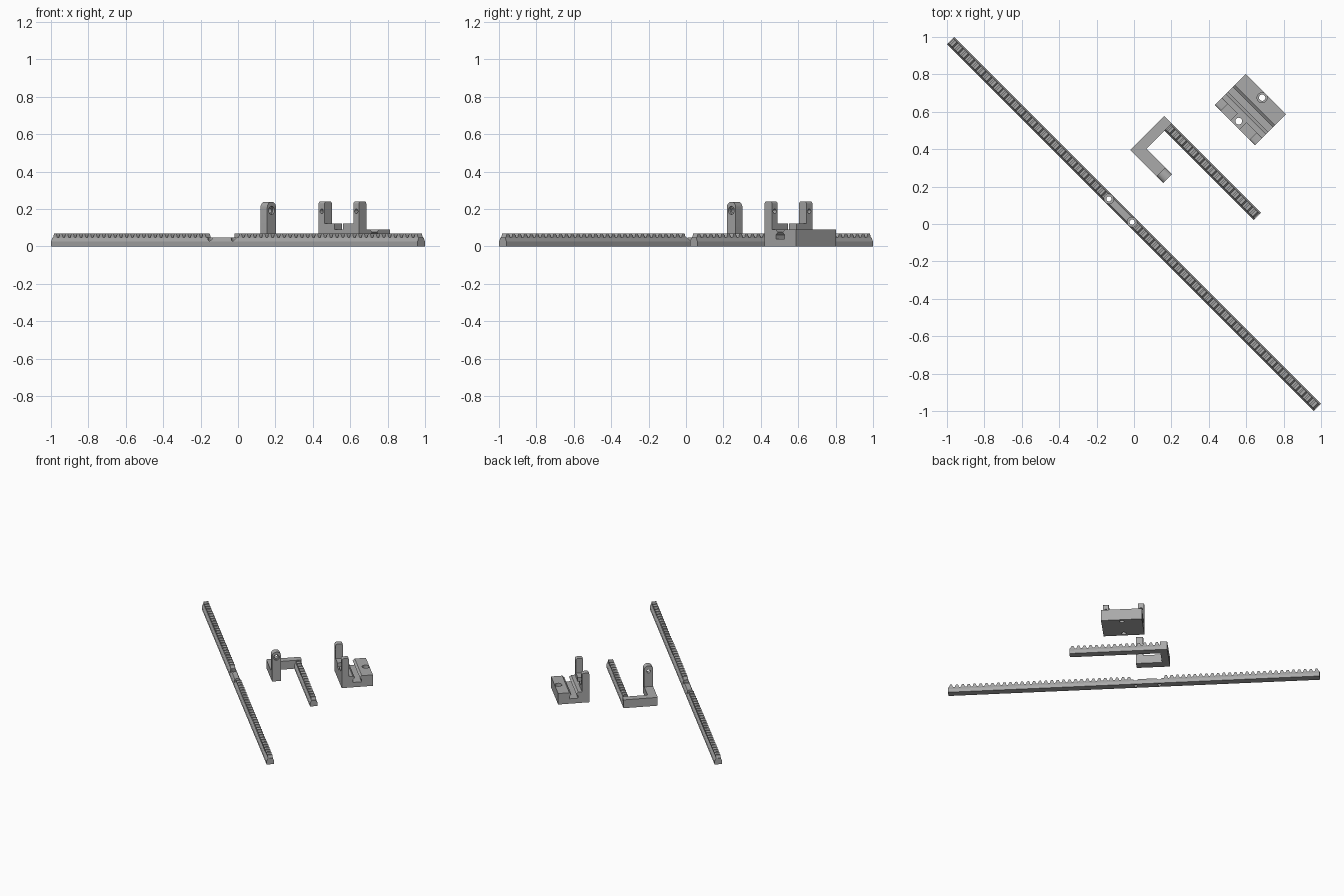
import bpy, bmesh, math
from mathutils import Matrix, Vector

if "Cube" in bpy.data.objects:
    bpy.data.objects.remove(bpy.data.objects["Cube"])

# Parts are laid out in a straight frame, then the whole set is turned 45 degrees
TURN = Matrix.Rotation(-math.pi / 4, 4, 'Z')
grey = bpy.data.materials.new("plain_grey")
grey.diffuse_color = (0.4, 0.4, 0.4, 1)
grey.use_nodes = True
grey.node_tree.nodes["Principled BSDF"].inputs["Base Color"].default_value = grey.diffuse_color


def make(name, bm):
    bmesh.ops.recalc_face_normals(bm, faces=bm.faces)
    me = bpy.data.meshes.new(name)
    bm.to_mesh(me)
    bm.free()
    me.materials.append(grey)
    ob = bpy.data.objects.new(name, me)
    bpy.context.collection.objects.link(ob)
    ob.matrix_world = TURN
    return ob


def prism(bm, pts, axis, a, b):
    """Extrude a profile: axis x takes (y, z) points, y takes (x, z), z takes (x, y)."""
    def place(p, t):
        return {'x': (t, p[0], p[1]), 'y': (p[0], t, p[1]), 'z': (p[0], p[1], t)}[axis]
    lo = [bm.verts.new(place(p, a)) for p in pts]
    hi = [bm.verts.new(place(p, b)) for p in pts]
    n = len(pts)
    bm.faces.new(lo)
    bm.faces.new(hi[::-1])
    for i in range(n):
        bm.faces.new((lo[i], lo[(i + 1) % n], hi[(i + 1) % n], hi[i]))


def solid(name, pts, axis, a, b):
    bm = bmesh.new()
    prism(bm, pts, axis, a, b)
    return make(name, bm)


def rect(x0, x1, y0, y1):
    return [(x0, y0), (x1, y0), (x1, y1), (x0, y1)]


def circle(cx, cy, r, n=24):
    return [(cx + r * math.cos(2 * math.pi * i / n), cy + r * math.sin(2 * math.pi * i / n))
            for i in range(n)]


def lug_profile(x0, x1, z0, z1, r):
    """Upright plate with rounded upper corners."""
    pts = [(x0, z0), (x1, z0)]
    for cx, start in ((x1 - r, 0), (x0 + r, 90)):
        for k in range(7):
            a = math.radians(start + 15 * k)
            pts.append((cx + r * math.cos(a), z1 - r + r * math.sin(a)))
    return pts


def cut(ob, *cutters):
    """Subtract each (profile, axis, start, end) from the part."""
    tools = []
    for c in cutters:
        t = solid("cutter", *c)
        t.hide_render = True
        tools.append(t)
        m = ob.modifiers.new("cut", 'BOOLEAN')
        m.operation, m.object, m.solver = 'DIFFERENCE', t, 'EXACT'
    bpy.context.view_layer.update()
    dg = bpy.context.evaluated_depsgraph_get()
    me = bpy.data.meshes.new_from_object(ob.evaluated_get(dg))
    ob.modifiers.clear()
    ob.data = me
    for t in tools:
        bpy.data.objects.remove(t)


PITCH = 0.044


def rail_profile(c):
    half = [(0.028, 0), (0.028, 0.026), (0.018, 0.047)]
    return [(c + y, z) for y, z in half] + [(c - y, z) for y, z in half[::-1]]


def teeth(name, c, spans):
    """Rows of trapezoid gear teeth along the top of a rail."""
    bm = bmesh.new()
    for a, b in spans:
        n = round((b - a) / PITCH)
        for i in range(n):
            u = a + (i + 0.5) * (b - a) / n
            prism(bm, [(u - 0.017, 0.045), (u + 0.017, 0.045), (u + 0.007, 0.07), (u - 0.007, 0.07)],
                  'y', c - 0.018, c + 0.018)
    return make(name, bm)


# Long rack with two screw holes in its flat middle
rail = solid("long_rail", rail_profile(0), 'x', -1.386, 1.386)
cutters = []
for u in (-0.19, -0.014):
    cutters += [(circle(u, 0, 0.014), 'z', -0.02, 0.1), (circle(u, 0, 0.0265), 'z', 0.03, 0.1)]
cut(rail, *cutters)
teeth("long_rack_teeth", 0, [(-1.386, -0.218), (0.014, 1.386)])

# Short rack on a hooked bracket
solid("short_rail", rail_profile(0.495), 'x', -0.24, 0.437)
teeth("short_rack_teeth", 0.495, [(-0.238, 0.437)])
solid("bracket_hook", [(-0.293, 0.265), (-0.044, 0.265), (-0.044, 0.332), (-0.238, 0.332),
                       (-0.238, 0.523), (-0.293, 0.523)], 'z', 0, 0.068)
lug = solid("bracket_lug", lug_profile(0.265, 0.332, 0.06, 0.238, 0.03), 'x', -0.095, -0.044)
cut(lug, (circle(0.2985, 0.193, 0.014), 'x', -0.2, 0.1),
    (circle(0.2985, 0.193, 0.022), 'x', -0.058, 0.1))

# Guide block with a keyed channel for the rack and two screw holes
block = solid("guide_block", rect(-0.145, 0.16, 0.755, 0.99), 'z', 0, 0.09)
half = [(0.032, 0.04), (0.032, 0.062), (0.018, 0.076), (0.045, 0.1)]
C = 0.8725
channel = [(C + y, z) for y, z in half] + [(C - y, z) for y, z in half[::-1]]
cut(block, (channel, 'x', -0.3, 0.3),
    (circle(0.007, 0.785, 0.018), 'z', -0.1, 0.2),
    (circle(0.007, 0.962, 0.017), 'z', -0.1, 0.2),
    (circle(0.007, 0.962, 0.027), 'z', 0.06, 0.2))

# Ridge either side of the front hole, and the two drilled lugs
for side, (r0, r1), (l0, l1) in (("left", (-0.105, -0.025), (-0.145, -0.1)),
                                 ("right", (0.04, 0.125), (0.118, 0.16))):
    solid(side + "_ridge", rect(r0, r1, 0.755, 0.81), 'z', 0.085, 0.122)
    post = solid(side + "_block_lug", lug_profile(0.755, 0.81, 0.085, 0.24, 0.012), 'x', l0, l1)
    cut(post, (circle((l0 + l1) / 2, 0.188, 0.012), 'y', 0.6, 1.0))

# Smooth the round surfaces, keep the corners sharp
bpy.ops.object.select_all(action='DESELECT')
for ob in bpy.context.collection.objects:
    ob.select_set(True)
    bpy.context.view_layer.objects.active = ob
bpy.ops.object.shade_smooth_by_angle(angle=math.radians(25))
